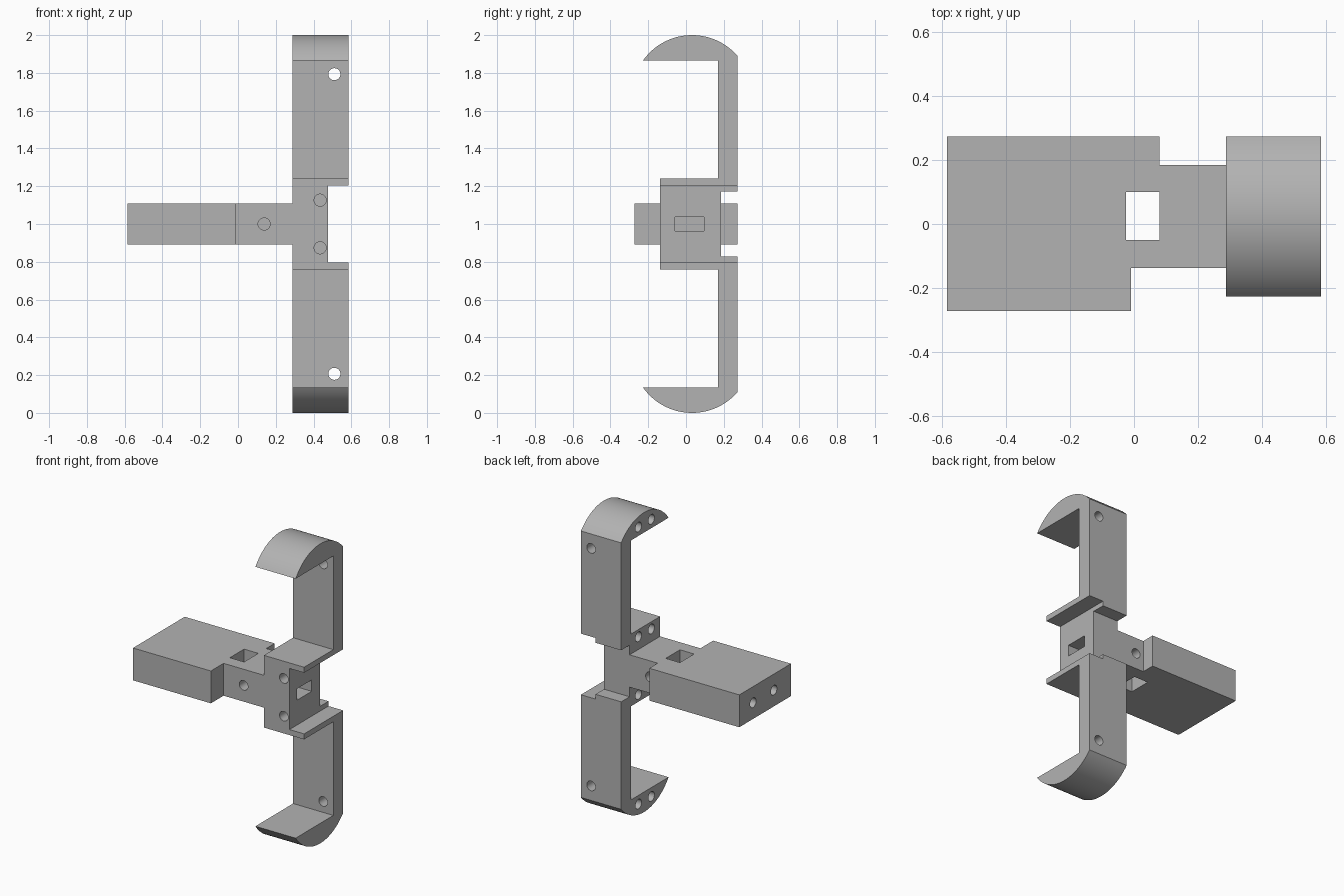
import bpy, bmesh, math
from mathutils import Matrix, Vector

cube = bpy.data.objects.get("Cube")
if cube:
    bpy.data.objects.remove(cube, do_unlink=True)

grey = bpy.data.materials.new("plain_grey")
grey.use_nodes = True
colour = (0.45, 0.45, 0.45, 1)
grey.diffuse_color = colour
grey.node_tree.nodes["Principled BSDF"].inputs["Base Color"].default_value = colour

LEFT, RIGHT = 0.288, 0.585      # width of the jaws
HUB = 0.477                     # right side of the hub
FRONT, BACK = -0.138, 0.184     # depth of hub and stem
MID = 1.0                       # mirror height


def add_object(name, bm):
    bmesh.ops.recalc_face_normals(bm, faces=bm.faces)
    mesh = bpy.data.meshes.new(name)
    bm.to_mesh(mesh)
    bm.free()
    mesh.materials.append(grey)
    obj = bpy.data.objects.new(name, mesh)
    bpy.context.collection.objects.link(obj)
    return obj


def extrude_profile(name, points, offset):
    bm = bmesh.new()
    face = bm.faces.new([bm.verts.new(p) for p in points])
    ext = bmesh.ops.extrude_face_region(bm, geom=[face])
    moved = [v for v in ext["geom"] if isinstance(v, bmesh.types.BMVert)]
    bmesh.ops.translate(bm, verts=moved, vec=offset)
    return add_object(name, bm)


def box(name, x0, x1, y0, y1, z0, z1):
    base = [(x0, y0, z0), (x1, y0, z0), (x1, y1, z0), (x0, y1, z0)]
    return extrude_profile(name, base, (0, 0, z1 - z0))


def drill(start, direction, depth):
    """Round cutter that enters the surface at start."""
    axis = Vector(direction)
    lead = 0.02
    centre = Vector(start) + axis * (depth - lead) / 2
    turn = Vector((0, 0, 1)).rotation_difference(axis).to_matrix().to_4x4()
    bm = bmesh.new()
    bmesh.ops.create_cone(bm, cap_ends=True, segments=32, radius1=0.032,
                          radius2=0.032, depth=depth + lead,
                          matrix=Matrix.Translation(centre) @ turn)
    return add_object("hole_cutter", bm)


def combine(target, tool, operation):
    mod = target.modifiers.new("combine", "BOOLEAN")
    mod.operation, mod.solver, mod.object = operation, "EXACT", tool
    tool.hide_render = True
    bpy.context.view_layer.objects.active = target
    bpy.ops.object.modifier_apply(modifier=mod.name)
    bpy.data.objects.remove(tool, do_unlink=True)


# Handle block and stem, stepped in plan
plan = [(-0.585, -0.272), (-0.01, -0.272), (-0.01, FRONT), (0.35, FRONT),
        (0.35, BACK), (0.08, BACK), (0.08, 0.273), (-0.585, 0.273)]
bracket = extrude_profile("clamp_bracket", [(x, y, 0.892) for x, y in plan],
                          (0, 0, 0.216))

# Hub between the jaws
combine(bracket, box("hub", LEFT, HUB, FRONT, BACK, 0.78, 1.22), "UNION")

# Rounded crown of each jaw, swept from its back to its tip
radius, crown_y, crown_z = 0.318, 0.032, 0.682
a0 = math.acos((0.273 - crown_y) / radius)
a1 = math.pi - math.asin((0.866 - crown_z) / radius)
steps = 32
crown = []
for i in range(steps + 1):
    a = a0 + (a1 - a0) * i / steps
    crown.append((crown_y + radius * math.cos(a), crown_z + radius * math.sin(a)))
jaw = ([(FRONT, 0.204), (0.273, 0.204)] + crown +
       [(0.17, 0.866), (0.17, 0.241), (FRONT, 0.241)])

# Mirrored jaws with a short lip behind the hub
for side in (1, -1):
    points = [(LEFT, y, MID + side * h) for y, h in jaw]
    combine(bracket, extrude_profile("jaw", points, (RIGHT - LEFT, 0, 0)), "UNION")
    low, high = sorted((MID + side * 0.172, MID + side * 0.22))
    combine(bracket, box("lip", LEFT, HUB, 0.175, 0.273, low, high), "UNION")

# Square window through the handle and pocket in the hub
cutters = [box("window", -0.025, 0.08, -0.05, 0.1, 0.8, 1.2),
           box("pocket", HUB - 0.1, 0.6, -0.058, 0.096, 0.962, 1.038)]

# Pin holes in the stem and the handle end
cutters += [drill((0.138, FRONT, MID), (0, 1, 0), 0.1),
            drill((0.138, BACK, MID), (0, -1, 0), 0.1)]
cutters += [drill((-0.585, y, MID), (1, 0, 0), 0.15) for y in (0.128, -0.092)]

# Holes in the jaws and hub
for side in (1, -1):
    cutters.append(drill((0.51, 0.16, MID + side * 0.793), (0, 1, 0), 0.2))
    cutters.append(drill((0.435, FRONT, MID + side * 0.126), (0, 1, 0), 0.1))
    for y in (0.09, -0.046):
        for h in (0.193, 0.925):
            cutters.append(drill((LEFT, y, MID + side * h), (1, 0, 0), 0.1))
for cutter in cutters:
    combine(bracket, cutter, "DIFFERENCE")

# Merge coplanar faces and shade
bm = bmesh.new()
bm.from_mesh(bracket.data)
bmesh.ops.remove_doubles(bm, verts=bm.verts, dist=0.0001)
bmesh.ops.dissolve_limit(bm, angle_limit=math.radians(0.5), verts=bm.verts,
                         edges=bm.edges)
bm.to_mesh(bracket.data)
bm.free()
bpy.ops.object.select_all(action="DESELECT")
bracket.select_set(True)
bpy.context.view_layer.objects.active = bracket
bpy.ops.object.shade_smooth_by_angle(angle=math.radians(30))
